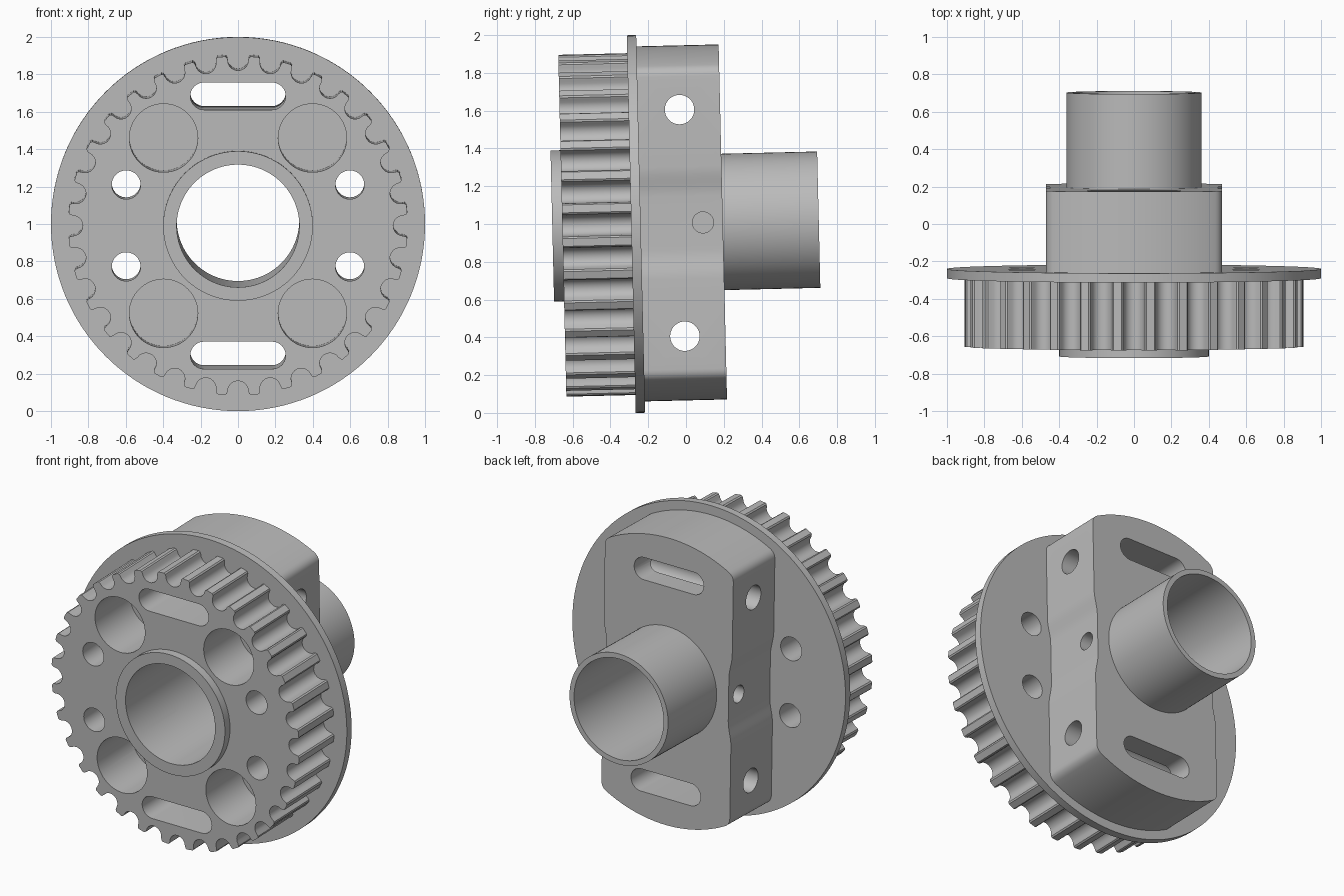
import bpy, bmesh, math
from mathutils import Matrix, Vector

cube = bpy.data.objects.get("Cube")
if cube:
    bpy.data.objects.remove(cube, do_unlink=True)

grey = bpy.data.materials.new("machined_grey")
grey.use_nodes = True
GREY = (0.5, 0.5, 0.5, 1)
grey.diffuse_color = GREY
grey.node_tree.nodes["Principled BSDF"].inputs["Base Color"].default_value = GREY

FRONT, TEETH, FLANGE, BLOCK, STEP, BACK = -0.708, -0.655, -0.29, -0.24, 0.195, 0.703
PIVOT = -0.265


def circle(r, cx=0, cz=0, n=64):
    return [(cx + r * math.cos(2 * math.pi * i / n), cz + r * math.sin(2 * math.pi * i / n))
            for i in range(n)]


def slot(half, r, cz, n=16):
    pts = []
    for side, start in ((1, -math.pi / 2), (-1, math.pi / 2)):
        for i in range(n + 1):
            a = start + math.pi * i / n
            pts.append((side * (half - r) + r * math.cos(a), cz + r * math.sin(a)))
    return pts


def extrude(name, pts, y0, y1, matrix=None):
    """Extrude an x-z outline along y."""
    bm = bmesh.new()
    face = bm.faces.new([bm.verts.new((x, y0, z)) for x, z in pts])
    new = bmesh.ops.extrude_face_region(bm, geom=[face])["geom"]
    bmesh.ops.translate(bm, vec=(0, y1 - y0, 0),
                        verts=[v for v in new if isinstance(v, bmesh.types.BMVert)])
    bmesh.ops.recalc_face_normals(bm, faces=bm.faces)
    if matrix:
        bm.transform(matrix)
    mesh = bpy.data.meshes.new(name)
    bm.to_mesh(mesh)
    bm.free()
    mesh.materials.append(grey)
    ob = bpy.data.objects.new(name, mesh)
    bpy.context.collection.objects.link(ob)
    return ob


def cut(ob, cutters):
    bpy.context.view_layer.objects.active = ob
    for c in cutters:
        mod = ob.modifiers.new("cut", "BOOLEAN")
        mod.operation, mod.solver, mod.object = "DIFFERENCE", "EXACT", c
        bpy.ops.object.modifier_apply(modifier=mod.name)


def gear_outline(teeth=32, tip=0.905, r=0.055, centre=0.885, n=10):
    """Round-bottomed grooves with softened tooth tips."""
    groove = [(-0.068, tip), (-0.059, tip - 0.007)]
    for i in range(n + 1):
        a = math.pi + math.pi * i / n
        groove.append((r * math.cos(a), centre + r * math.sin(a)))
    groove += [(0.059, tip - 0.007), (0.068, tip)]
    pts = []
    for k in range(teeth):
        a = -2 * math.pi * k / teeth
        pts += [(t * math.cos(a) - h * math.sin(a), t * math.sin(a) + h * math.cos(a))
                for t, h in groove]
    return pts


def block_outline(half=0.47, r=0.94, dip=0.022):
    """Flat-sided disc with shallow waists and rounded corners."""
    quarter = []
    for i in range(9):
        t = i / 8
        quarter.append((half - dip * (1 + math.cos(math.pi * t)) / 2, 0.14 + 0.16 * t))
    a0 = math.radians(62.5)
    p0, p1 = Vector((half, 0.775)), Vector((half, 0.814))
    p2 = Vector((r * math.cos(a0), r * math.sin(a0)))
    for i in range(7):
        t = i / 6
        quarter.append(tuple(p0 * (1 - t) ** 2 + p1 * 2 * t * (1 - t) + p2 * t * t))
    for i in range(1, 12):
        a = a0 + (math.pi / 2 - a0) * i / 12
        quarter.append((r * math.cos(a), r * math.sin(a)))
    top = quarter + [(0, r)] + [(-x, z) for x, z in reversed(quarter)]
    return top + [(-x, -z) for x, z in top]


# Main solids
toothed_rim = extrude("toothed_rim", gear_outline(), TEETH, FLANGE)
flange = extrude("flange", circle(1.0, n=128), FLANGE, BLOCK)
clamp_block = extrude("clamp_block", block_outline(), BLOCK, STEP)
front_collar = extrude("front_collar", circle(0.4, n=96), FRONT, TEETH)
rear_tube = extrude("rear_tube", circle(0.361, n=96), STEP, BACK)
parts = [toothed_rim, flange, clamp_block, front_collar, rear_tube]

# Cutters along the main axis
bore = extrude("bore_cutter", circle(0.328, n=96), -1, 1)
slots = [extrude("slot_cutter", slot(0.255, 0.073, s * 0.693), -1, 1) for s in (1, -1)]
quadrants = [(sx, sz) for sx in (1, -1) for sz in (1, -1)]
bolts = [extrude("bolt_cutter", circle(0.077, sx * 0.598, sz * 0.219, 40), -1, 1)
         for sx, sz in quadrants]
pockets = [extrude("pocket_cutter", circle(0.183, sx * 0.398, sz * 0.469), -1, FLANGE + 0.002)
           for sx, sz in quadrants]

# Cutters across the block
across = Matrix.Rotation(-math.pi / 2, 4, "Z")
cross = [extrude("cross_cutter", circle(0.078, 0.02, s * 0.6, 40), -1, 1, across)
         for s in (1, -1)]
screws = [extrude("screw_cutter", circle(0.056, -0.09, 0, 32), *span, across)
          for span in ((0.36, 0.6), (-0.6, -0.36))]

cut(toothed_rim, [bore] + slots + bolts + pockets)
cut(flange, [bore] + slots + bolts)
cut(clamp_block, [bore] + slots + cross + screws)
cut(front_collar, [bore])
cut(rear_tube, [bore])
for c in [bore] + slots + bolts + pockets + cross + screws:
    bpy.data.objects.remove(c, do_unlink=True)

# Slight backward lean, standing on the ground
pose = (Matrix.Translation((0, PIVOT, 1)) @ Matrix.Rotation(math.radians(1.36), 4, "X")
        @ Matrix.Translation((0, -PIVOT, 0)))
bpy.ops.object.select_all(action="DESELECT")
for ob in parts:
    ob.data.transform(pose)
    ob.select_set(True)
bpy.context.view_layer.objects.active = flange
bpy.ops.object.shade_smooth_by_angle(angle=math.radians(32))
